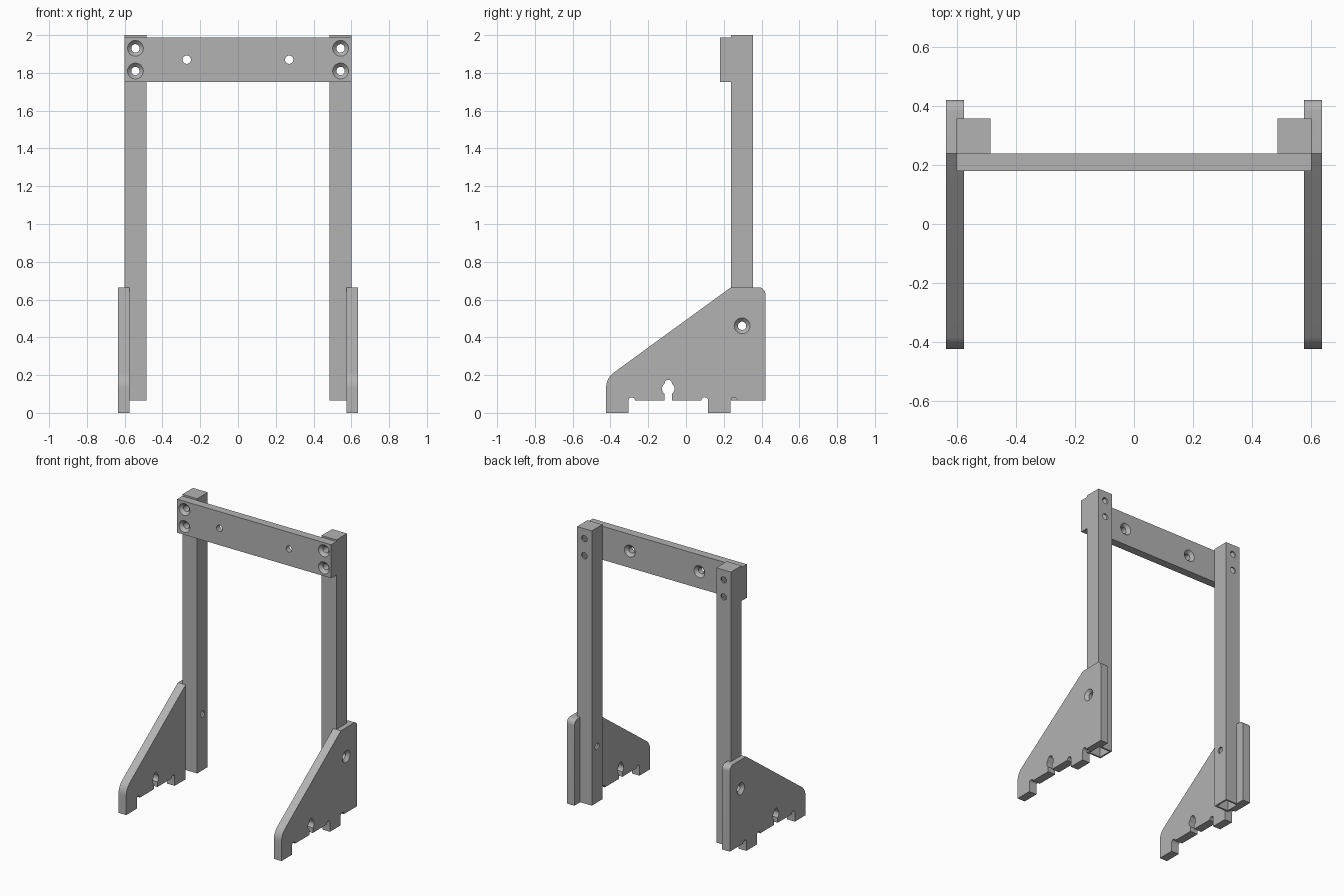
import bpy, bmesh, math
from mathutils import Matrix, Vector

if "Cube" in bpy.data.objects:
    bpy.data.objects.remove(bpy.data.objects["Cube"], do_unlink=True)

GREY = (0.45, 0.45, 0.45, 1)
metal = bpy.data.materials.new("plain_grey")
metal.use_nodes = True
metal.diffuse_color = GREY
metal.node_tree.nodes["Principled BSDF"].inputs["Base Color"].default_value = GREY


def finish(name, bm):
    bmesh.ops.recalc_face_normals(bm, faces=bm.faces)
    mesh = bpy.data.meshes.new(name)
    bm.to_mesh(mesh)
    bm.free()
    mesh.materials.append(metal)
    obj = bpy.data.objects.new(name, mesh)
    bpy.context.collection.objects.link(obj)
    return obj


def box(name, x, y, z):
    bm = bmesh.new()
    bmesh.ops.create_cube(bm, size=1)
    for v in bm.verts:
        v.co = [r[0] if c < 0 else r[1] for c, r in zip(v.co, (x, y, z))]
    return finish(name, bm)


def cone(start, end, r1, r2):
    """Round cutter running from start to end."""
    start, end = Vector(start), Vector(end)
    axis = end - start
    turn = axis.to_track_quat("Z", "Y").to_matrix().to_4x4()
    bm = bmesh.new()
    bmesh.ops.create_cone(bm, cap_ends=True, segments=32, radius1=r1, radius2=r2,
                          depth=axis.length,
                          matrix=Matrix.Translation((start + end) / 2) @ turn)
    return finish("cutter", bm)


def cut(obj, cutter):
    mod = obj.modifiers.new("cut", "BOOLEAN")
    mod.operation, mod.solver, mod.object = "DIFFERENCE", "EXACT", cutter
    graph = bpy.context.evaluated_depsgraph_get()
    mesh = bpy.data.meshes.new_from_object(obj.evaluated_get(graph))
    obj.modifiers.clear()
    obj.data = mesh
    bpy.data.objects.remove(cutter, do_unlink=True)


def screw_hole(obj, mouth, direction, length, sink=True):
    """Through hole with an optional countersink at its mouth."""
    mouth, d = Vector(mouth), Vector(direction)
    cut(obj, cone(mouth - d * 0.05, mouth + d * length, 0.022, 0.022))
    if sink:
        cut(obj, cone(mouth - d * 0.004, mouth + d * 0.024, 0.046, 0.018))


def arc(cy, cz, r, a0, a1, n=10):
    angles = [math.radians(a0 + (a1 - a0) * i / n) for i in range(n + 1)]
    return [(cy + r * math.cos(a), cz + r * math.sin(a)) for a in angles]


BASE, POST_Y = 0.065, (0.238, 0.356)
BOLT_Y, BOLT_Z = 0.297, 0.461
SCREW_Z = (1.81, 1.93)

# Side profile: toe, sloped edge, rounded back, then feet and keyhole slot
profile = [(-0.423, 0)]
profile += arc(-0.323, 0.133, 0.1, 180, 126)
profile += [(0.238, 0.665)]
profile += arc(0.383, 0.628, 0.037, 90, 0)
profile += [(0.42, BASE)]
profile += arc(0.253, BASE, 0.018, 0, 180) + [(0.235, 0), (0.117, 0)]
profile += arc(0.099, BASE, 0.018, 0, 180) + [(-0.075, BASE)]
profile += arc(-0.094, 0.128, 0.033, -54, 40)
profile += arc(-0.094, 0.155, 0.02, 0, 180)
profile += arc(-0.094, 0.128, 0.033, 140, 234)
profile += [(-0.113, BASE)]
profile += arc(-0.287, BASE, 0.017, 0, 180) + [(-0.304, 0)]

for side, s in (("left", 1), ("right", -1)):
    # Side plate with a groove for the post
    bm = bmesh.new()
    face = bm.faces.new([bm.verts.new((s * 0.575, y, z)) for y, z in profile])
    new = bmesh.ops.extrude_face_region(bm, geom=[face])["geom"]
    bmesh.ops.translate(bm, vec=(s * 0.06, 0, 0),
                        verts=[v for v in new if isinstance(v, bmesh.types.BMVert)])
    plate = finish(side + "_side_plate", bm)
    xs = sorted((s * 0.5, s * 0.6))
    cut(plate, box("cutter", xs, POST_Y, (-0.1, 0.8)))
    screw_hole(plate, (s * 0.635, BOLT_Y, BOLT_Z), (-s, 0, 0), 0.1)

    # Square tube post, closed at the top
    xs = sorted((s * 0.485, s * 0.6))
    post = box(side + "_post", xs, POST_Y, (BASE, 2))
    wall = 0.012
    cut(post, box("cutter", (xs[0] + wall, xs[1] - wall),
                  (POST_Y[0] + wall, POST_Y[1] - wall), (0, 1.988)))
    screw_hole(post, (s * 0.6, BOLT_Y, BOLT_Z), (-s, 0, 0), 0.2, sink=False)
    for z in SCREW_Z:
        screw_hole(post, (s * 0.543, POST_Y[0], z), (0, 1, 0), 0.2, sink=False)

# Crossbar with corner screws from the front and two holes sunk from the back
bar = box("crossbar", (-0.6, 0.6), (0.18, POST_Y[0]), (1.752, 1.988))
for s in (-1, 1):
    for z in SCREW_Z:
        screw_hole(bar, (s * 0.543, 0.18, z), (0, 1, 0), 0.1)
    screw_hole(bar, (s * 0.271, POST_Y[0], 1.87), (0, -1, 0), 0.1)

for obj in bpy.context.collection.objects:
    if obj.type == "MESH" and obj.data.materials and obj.data.materials[0] == metal:
        bpy.ops.object.select_all(action="DESELECT")
        obj.select_set(True)
        bpy.context.view_layer.objects.active = obj
        bpy.ops.object.shade_smooth_by_angle(angle=math.radians(30))
